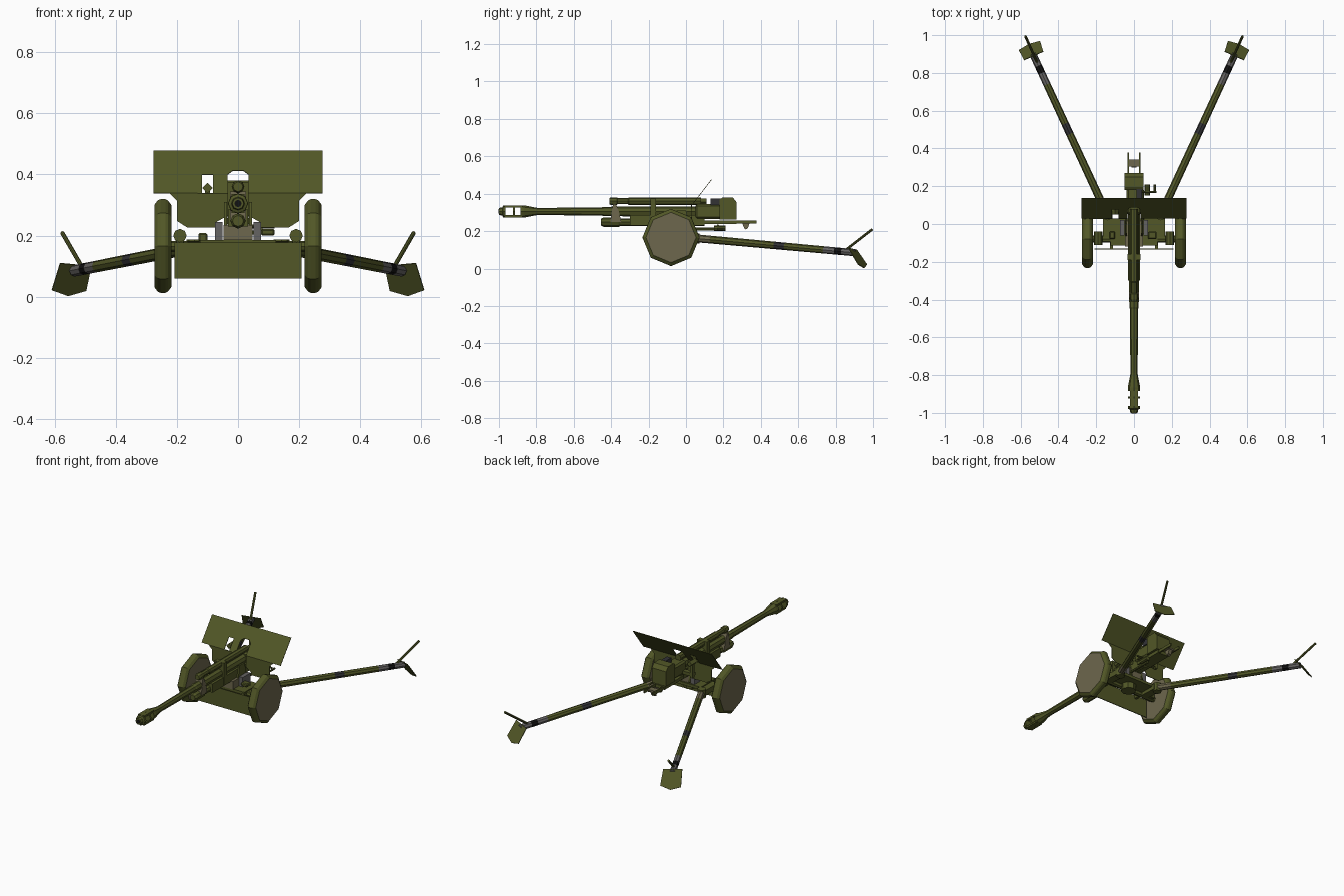
import bpy, bmesh, math
from mathutils import Vector

if "Cube" in bpy.data.objects:
    bpy.data.objects.remove(bpy.data.objects["Cube"])


def material(name, rgb):
    m = bpy.data.materials.new(name)
    m.diffuse_color = (*rgb, 1)
    m.use_nodes = True
    m.node_tree.nodes["Principled BSDF"].inputs["Base Color"].default_value = m.diffuse_color
    return m


GREEN = material("olive green", (0.084, 0.096, 0.020))
TAN = material("dusty tan", (0.155, 0.137, 0.075))
GREY = material("worn grey", (0.13, 0.125, 0.122))
DARK = material("dark grey", (0.032, 0.032, 0.036))
BLACK = material("black", (0.006, 0.006, 0.006))


def finish(name, bm, mats):
    bmesh.ops.recalc_face_normals(bm, faces=bm.faces)
    me = bpy.data.meshes.new(name)
    bm.to_mesh(me)
    bm.free()
    for m in mats:
        me.materials.append(m)
    ob = bpy.data.objects.new(name, me)
    bpy.context.collection.objects.link(ob)
    return ob


def lathe(name, origin, direction, profile, mats=(GREEN,), n=8, seg_mats=None, cap_mat=0):
    """Turned solid: profile is (distance, radius) along a direction."""
    o, d = Vector(origin), Vector(direction).normalized()
    ref = Vector((1, 0, 0)) if abs(d.z) > 0.9 else Vector((0, 0, 1))
    u = d.cross(ref).normalized()
    v = u.cross(d)
    bm = bmesh.new()
    rings = []
    for dist, r in profile:
        rings.append([bm.verts.new(o + d * dist + r * (u * math.cos(a) + v * math.sin(a)))
                      for a in (2 * math.pi * i / n for i in range(n))])
    for k in range(len(rings) - 1):
        for i in range(n):
            j = (i + 1) % n
            f = bm.faces.new((rings[k][i], rings[k][j], rings[k + 1][j], rings[k + 1][i]))
            f.material_index = seg_mats[k] if seg_mats else 0
    for ring in (rings[0], rings[-1]):
        bm.faces.new(ring).material_index = cap_mat
    return finish(name, bm, mats)


def rod(name, a, b, r, mat=GREEN, r2=None, n=8):
    a, b = Vector(a), Vector(b)
    return lathe(name, a, b - a, [(0, r), ((b - a).length, r if r2 is None else r2)], (mat,), n)


def box(name, x, y, z, mat=GREEN, bevel=0):
    """Box from (min, max) ranges."""
    bm = bmesh.new()
    bmesh.ops.create_cube(bm, size=1)
    for v in bm.verts:
        v.co = Vector([(lo + hi) / 2 + c * (hi - lo) for c, (lo, hi) in zip(v.co, (x, y, z))])
    if bevel:
        bmesh.ops.bevel(bm, geom=bm.edges[:], offset=bevel, segments=1, affect='EDGES')
    return finish(name, bm, (mat,))


def prism(name, outline, x, mat=GREEN):
    """Side outline of (y, z) points extruded across x."""
    bm = bmesh.new()
    f = bm.faces.new([bm.verts.new((x[0], y, z)) for y, z in outline])
    ext = bmesh.ops.extrude_face_region(bm, geom=[f])
    for v in ext['geom']:
        if isinstance(v, bmesh.types.BMVert):
            v.co.x = x[1]
    return finish(name, bm, (mat,))


# Shield: sloped above z = 0.34, upright below, with window and barrel slot
bm = bmesh.new()
lower = [(-.225, .34), (-.2, .315), (-.2, .248), (-.165, .226), (-.07, .226), (-.07, .245), (-.035, .265), (-.035, .34)]
panels = [
    [(-.277, .40), (-.035, .40), (-.018, .413), (.018, .413), (.035, .40), (.277, .40), (.277, .478), (-.277, .478)],
    [(-.277, .34), (-.117, .34), (-.117, .40), (-.277, .40)],
    [(-.082, .34), (-.035, .34), (-.035, .40), (-.082, .40)],
    [(.035, .34), (.277, .34), (.277, .40), (.035, .40)],
    lower, [(-x, z) for x, z in reversed(lower)]]
for p in panels:
    bm.faces.new([bm.verts.new((x, .03 + max(0, z - .34) * .77, z)) for x, z in p])
bmesh.ops.remove_doubles(bm, verts=bm.verts, dist=1e-4)
shield = finish("shield", bm, (GREEN,))
mod = shield.modifiers.new("thickness", 'SOLIDIFY')
mod.thickness = 0.003

# Barrel with muzzle brake (open sides)
BZ = 0.305
lathe("barrel", (0, 0, BZ), (0, 1, 0),
      [(-.885, .033), (-.865, .033), (-.81, .022), (-.79, .019), (-.45, .022), (-.44, .025), (.1, .028)])
lathe("muzzle_ring", (0, 0, BZ), (0, 1, 0), [(-1, .019), (-.982, .022), (-.978, .032), (-.964, .033)])
lathe("muzzle_divider", (0, 0, BZ), (0, 1, 0), [(-.925, .033), (-.914, .033)])
rod("muzzle_bore", (0, -1.002, BZ), (0, -.995, BZ), .012, BLACK)
for nm, s in (("upper", 1), ("lower", -1)):
    z = sorted((BZ + s * .02, BZ + s * .031))
    box("muzzle_strap_" + nm, (-.022, .022), (-.97, -.875), z)

# Recoil cylinders above and below the barrel
lathe("recoil_cylinder_upper", (0, 0, .36), (0, 1, 0),
      [(-.41, .016), (-.40, .021), (-.37, .021), (-.365, .016), (-.31, .016), (-.305, .02), (.08, .02)])
lathe("recoil_cylinder_lower", (0, 0, .248), (0, 1, 0),
      [(-.455, .018), (-.44, .025), (-.36, .025), (-.35, .02), (.1, .02)])
prism("front_collar", [(-.405, .25), (-.345, .25), (-.36, .31), (-.375, .345), (-.39, .345)], (-.026, .026), TAN)
box("cradle", (-.032, .032), (-.30, .10), (.23, .285))
box("cradle_band", (-.034, .034), (-.19, -.16), (.235, .375))

# Breech, recoil guard rails and fittings
box("breech_sleeve", (-.04, .04), (.05, .19), (.265, .345), bevel=.01)
prism("breech_block", [(.18, .262), (.27, .262), (.27, .355), (.25, .38), (.195, .38), (.18, .37)], (-.05, .05))
box("breech_lever", (.012, .042), (.13, .185), (.34, .375), DARK)
for nm, s in (("left", -1), ("right", 1)):
    box("guard_rail_" + nm, (s * .03 - .004, s * .03 + .004), (.10, .378), (.24, .258))
box("guard_floor", (-.04, .04), (.08, .27), (.238, .258))
box("guard_plate", (-.028, .028), (.305, .342), (.243, .252), TAN)
prism("guard_lug", [(.30, .242), (.34, .242), (.33, .215), (.315, .208)], (-.012, .012), TAN)

# Sight behind the window and hand cranks
box("sight_post", (-.108, -.092), (.07, .09), (.26, .35))
rod("sight_head", (-.1, .05, .356), (-.1, .11, .356), .017, n=4)
box("sight_bracket", (-.108, -.03), (.06, .09), (.27, .29))
rod("crank_shaft_right", (.03, .17, .23), (.12, .17, .23), .006)
rod("crank_wheel_right", (.07, .15, .215), (.07, .21, .215), .014)
rod("crank_handle_right", (.11, .165, .21), (.11, .21, .21), .006)
rod("elevation_shaft", (.045, -.05, .21), (.045, .18, .21), .008)
box("gearbox_right", (.075, .12), (-.08, -.04), (.2, .222), bevel=.005)
box("gearbox_left", (-.13, -.10), (-.08, -.04), (.18, .208), bevel=.005)

# Carriage: saddle, cheeks, axle, and lower apron plate
box("saddle", (-.048, .048), (-.12, .02), (.185, .235), TAN)
box("saddle_base", (-.125, .125), (-.115, .03), (.168, .186))
rod("saddle_pivot", (0, -.05, .13), (0, -.05, .19), .045)
for nm, s in (("left", -1), ("right", 1)):
    box("cheek_" + nm, sorted((s * .05, s * .075)), (-.06, .02), (.18, .245), GREY)
    prism("trunnion_plate_" + nm, [(-.07, .19), (.03, .19), (0, .31), (-.05, .31)], sorted((s * .036, s * .046)), GREEN)
rod("axle", (-.24, -.08, .165), (.24, -.08, .165), .018)
box("apron_plate", (-.208, .208), (-.135, -.130), (.06, .178))
for s in (-1, 1):
    box("apron_bracket", (s * .12 - .008, s * .12 + .008), (-.132, -.08), (.155, .178))

for nm, s in (("left", -1), ("right", 1)):
    # Eight-sided wheels with tan faces and a green tread
    lathe("wheel_" + nm, (s * .246, -.08, .166), (1, 0, 0),
          [(-.028, .134), (-.017, .149), (-.008, .153), (.008, .153), (.017, .149), (.028, .134)],
          (GREEN, TAN), 8, [0] * 5, 1)
    rod("spring_drum_" + nm, (s * .19, -.11, .2), (s * .19, -.04, .2), .022)
    box("drum_bracket_" + nm, (s * .19 - .012, s * .19 + .012), (-.1, -.05), (.155, .19))
    # Trail leg with painted bands
    a, b = Vector((s * .142, .05, .162)), Vector((s * .535, .90, .085))
    stops = [0, .10, .50, .565, .81, .88, .925, 1]
    L = (b - a).length
    lathe("trail_leg_" + nm, a, b - a, [(t * L, .021 - .002 * t) for t in stops],
          (GREEN, TAN, DARK, GREY, BLACK), 8, [1, 0, 2, 0, 3, 4, 3], 3)
    rod("trail_hinge_" + nm, (s * .142, .045, .135), (s * .142, .045, .188), .026, GREEN)
    prism("hinge_arm_" + nm, [(-.09, .15), (.05, .145), (.05, .18), (-.09, .18)], sorted((s * .115, s * .165)), GREEN)
    # Ground spade: pentagonal plate square to the trail
    bm = bmesh.new()
    pts = [(.480, .913, .10), (.582, .868, .11), (.609, .92, .022), (.556, .952, .003), (.497, .968, .020)]
    bm.faces.new([bm.verts.new((s * x, y, z)) for x, y, z in pts])
    spade = finish("spade_" + nm, bm, (GREEN,))
    mod = spade.modifiers.new("thickness", 'SOLIDIFY')
    mod.thickness = 0.004
    mod.offset = 0
    # Lifting bar
    rod("lifting_bar_" + nm, (s * .512, .855, .10), (s * .575, .995, .209), .007)
